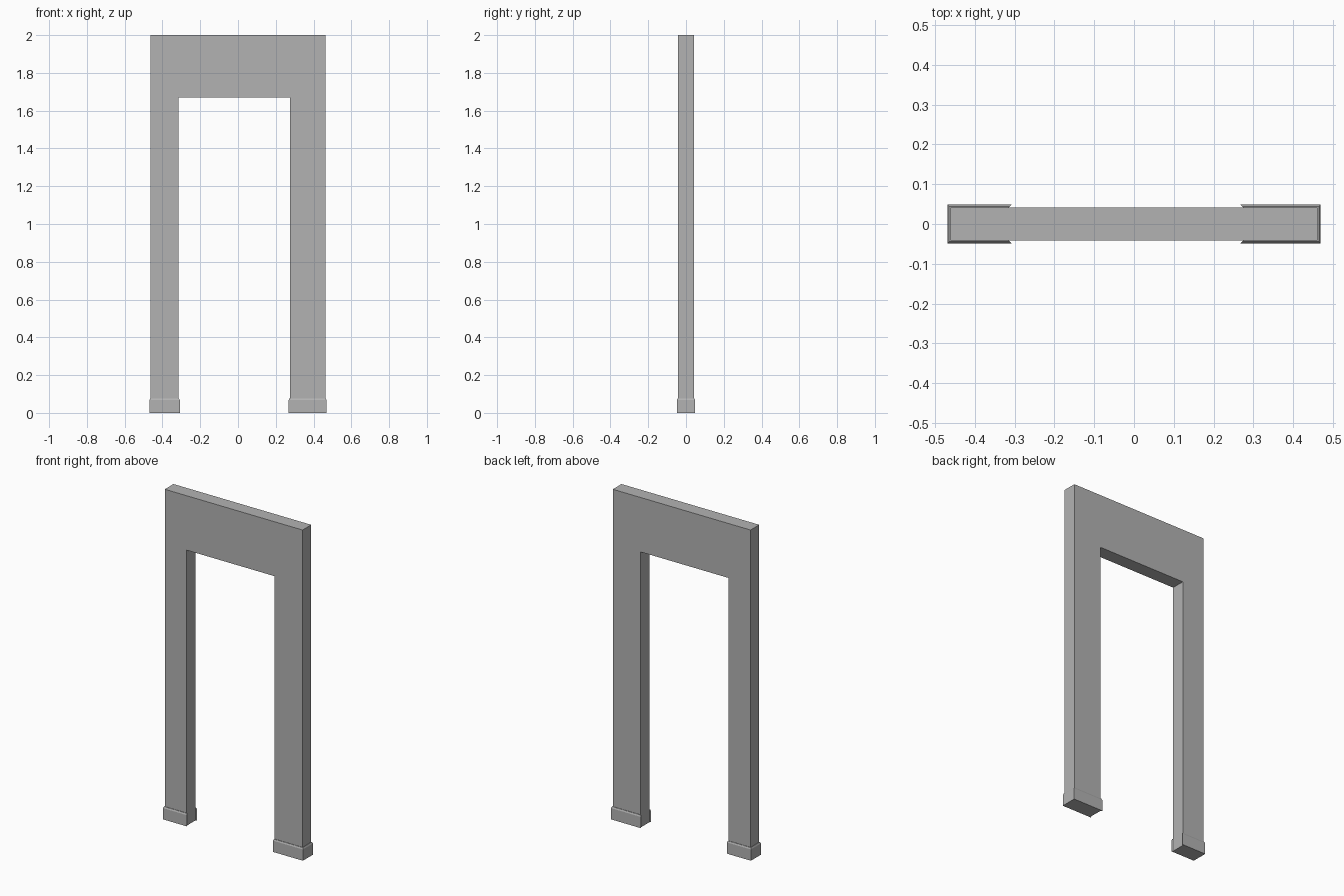
import bpy
import bmesh

if "Cube" in bpy.data.objects:
    bpy.data.objects.remove(bpy.data.objects["Cube"], do_unlink=True)

HALF_W, HALF_D, TOP = 0.462, 0.0415, 2.0
JAMB_R, JAMB_L, LINTEL = -0.315, 0.275, 1.67

# Single plain colour
grey = bpy.data.materials.new("plain_grey")
grey.use_nodes = True
colour = (0.45, 0.45, 0.45, 1.0)
grey.diffuse_color = colour
grey.node_tree.nodes["Principled BSDF"].inputs["Base Color"].default_value = colour


def finish(bm, name):
    bmesh.ops.recalc_face_normals(bm, faces=bm.faces)
    mesh = bpy.data.meshes.new(name)
    bm.to_mesh(mesh)
    bm.free()
    mesh.materials.append(grey)
    obj = bpy.data.objects.new(name, mesh)
    bpy.context.collection.objects.link(obj)
    return obj


# Wall with a doorway: one outline extruded through its thickness
def make_wall():
    outline = [(-HALF_W, 0), (JAMB_R, 0), (JAMB_R, LINTEL), (JAMB_L, LINTEL),
               (JAMB_L, 0), (HALF_W, 0), (HALF_W, TOP), (-HALF_W, TOP)]
    bm = bmesh.new()
    face = bm.faces.new([bm.verts.new((x, -HALF_D, z)) for x, z in outline])
    out = bmesh.ops.extrude_face_region(bm, geom=[face])
    moved = [v for v in out["geom"] if isinstance(v, bmesh.types.BMVert)]
    bmesh.ops.translate(bm, verts=moved, vec=(0, 2 * HALF_D, 0))
    finish(bm, "doorway_wall")


# Skirting swept round three sides of a pier, mitred at the open jamb side
def make_skirting(name, jamb, outer):
    side = 1 if outer > jamb else -1
    profile = [(0, 0), (0.007, 0), (0.007, 0.068), (0.003, 0.077), (0, 0.077)]
    corners = [(jamb, -side, -1), (outer, side, -1),
               (outer, side, 1), (jamb, -side, 1)]
    bm = bmesh.new()
    rings = [[bm.verts.new((x + sx * d, sy * (HALF_D + d), z)) for d, z in profile]
             for x, sx, sy in corners]
    n = len(profile)
    for a, b in zip(rings, rings[1:]):
        for i in range(n):
            j = (i + 1) % n
            bm.faces.new((a[i], a[j], b[j], b[i]))
    bm.faces.new(rings[0])
    bm.faces.new(rings[-1])
    finish(bm, name)


make_wall()
make_skirting("right_skirting", JAMB_R, -HALF_W)
make_skirting("left_skirting", JAMB_L, HALF_W)
